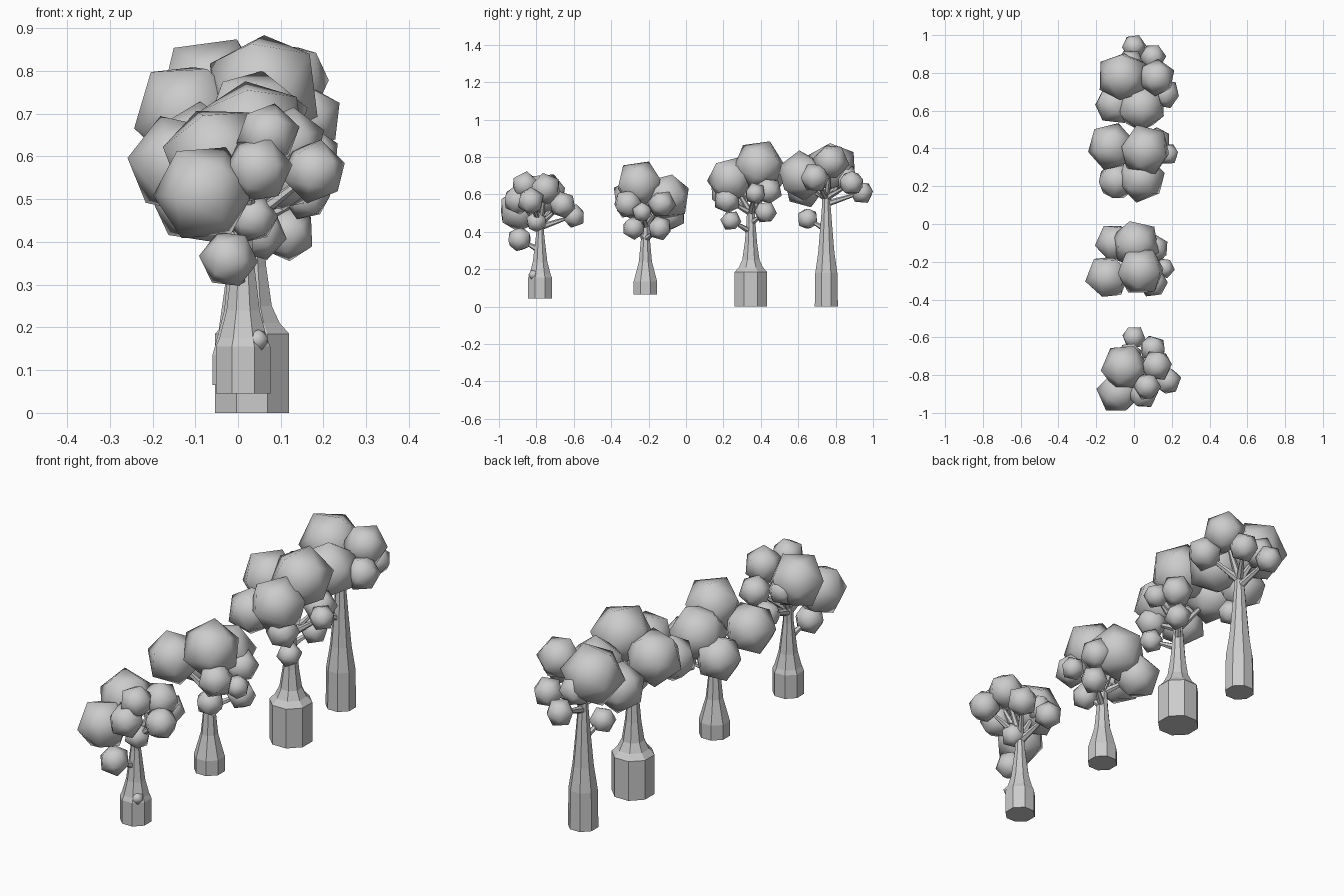
import bpy, bmesh, math, random
from mathutils import Vector, Matrix, Euler

if "Cube" in bpy.data.objects:
    bpy.data.objects.remove(bpy.data.objects["Cube"])

random.seed(4)


def finish(bm, name, smooth):
    me = bpy.data.meshes.new(name)
    bmesh.ops.recalc_face_normals(bm, faces=bm.faces)
    bm.to_mesh(me)
    bm.free()
    for p in me.polygons:
        p.use_smooth = smooth
    ob = bpy.data.objects.new(name, me)
    bpy.context.collection.objects.link(ob)
    return ob


def trunk(name, x, y, profile, sides=8):
    # stacked rings of (z, radius), capped at both ends
    bm = bmesh.new()
    rings = []
    for z, r in profile:
        rings.append([bm.verts.new((x + r * math.cos(2 * math.pi * (i + .5) / sides),
                                    y + r * math.sin(2 * math.pi * (i + .5) / sides), z))
                      for i in range(sides)])
    for a, b in zip(rings, rings[1:]):
        for i in range(sides):
            j = (i + 1) % sides
            bm.faces.new((a[i], a[j], b[j], b[i]))
    bm.faces.new(rings[0])
    bm.faces.new(rings[-1])
    return finish(bm, name, False)


def branches(name, x, y, fork, balls):
    # tapered limbs from the trunk into each leaf ball
    bm = bmesh.new()
    for bx, by, bz, r in balls:
        a = Vector((x, y, min(fork - .02, bz - .06)))
        b = Vector((bx, by, bz))
        d = b - a
        m = Matrix.Translation((a + b) / 2) @ d.to_track_quat('Z', 'Y').to_matrix().to_4x4()
        bmesh.ops.create_cone(bm, cap_ends=True, segments=6, radius1=.018,
                              radius2=.006, depth=d.length, matrix=m)
    return finish(bm, name, False)


def foliage(name, balls):
    # smooth-shaded 20-sided leaf balls
    bm = bmesh.new()
    for x, y, z, r in balls:
        rot = Euler([random.uniform(0, 6.28) for _ in range(3)]).to_matrix().to_4x4()
        bmesh.ops.create_icosphere(bm, subdivisions=1, radius=r * 1.09,
                                   matrix=Matrix.Translation((x, y, z)) @ rot)
    return finish(bm, name, True)


def tree(name, x, y, profile, balls):
    trunk(name + "_trunk", x, y, profile)
    branches(name + "_branches", x, y, profile[-1][0], balls)
    foliage(name + "_foliage", balls)


# Short round tree at the front
tree("front_tree", .012, -.78,
     [(.045, .069), (.155, .069), (.175, .06), (.24, .042), (.38, .024), (.46, .022)],
     [(-.08, -.89, .515, .11), (.047, -.90, .57, .075), (.07, -.86, .65, .07),
      (-.05, -.76, .60, .118), (.12, -.75, .63, .08), (.178, -.83, .565, .07),
      (-.022, -.89, .36, .064), (.035, -.80, .455, .055),
      (0, -.60, .485, .06), (.10, -.66, .545, .068), (-.02, -.69, .57, .06)])

# Small knob on the front trunk
foliage("trunk_knob", [(.045, -.815, .17, .026)])

# Second tree
tree("second_tree", .003, -.217,
     [(.065, .068), (.135, .068), (.155, .062), (.24, .038), (.36, .026), (.45, .022)],
     [(.035, -.25, .655, .122), (-.14, -.28, .58, .112), (.01, -.105, .585, .122),
      (-.10, -.10, .50, .10), (.16, -.235, .505, .052), (.115, -.14, .42, .062),
      (.11, -.13, .55, .07), (.05, -.28, .42, .06), (.10, -.31, .55, .075)])

# Third tree, with the wide base
tree("third_tree", .033, .347,
     [(0, .094), (.185, .094), (.21, .07), (.25, .05), (.34, .036), (.45, .026), (.52, .022)],
     [(.06, .39, .755, .13), (-.12, .41, .70, .12), (.04, .24, .68, .12),
      (-.09, .23, .62, .10), (.18, .37, .605, .055), (.10, .24, .46, .052),
      (.10, .425, .505, .058), (.12, .44, .62, .07), (.08, .22, .57, .07)])

# Tall tree at the back
tree("back_tree", .012, .75,
     [(0, .067), (.18, .064), (.29, .047), (.42, .035), (.54, .025), (.60, .022)],
     [(-.10, .635, .64, .105), (.04, .62, .70, .125), (-.06, .78, .745, .13),
      (.12, .775, .775, .092), (.165, .69, .69, .075), (-.02, .65, .47, .056),
      (0, .94, .61, .06), (.10, .885, .66, .065), (-.02, .85, .69, .07)])
